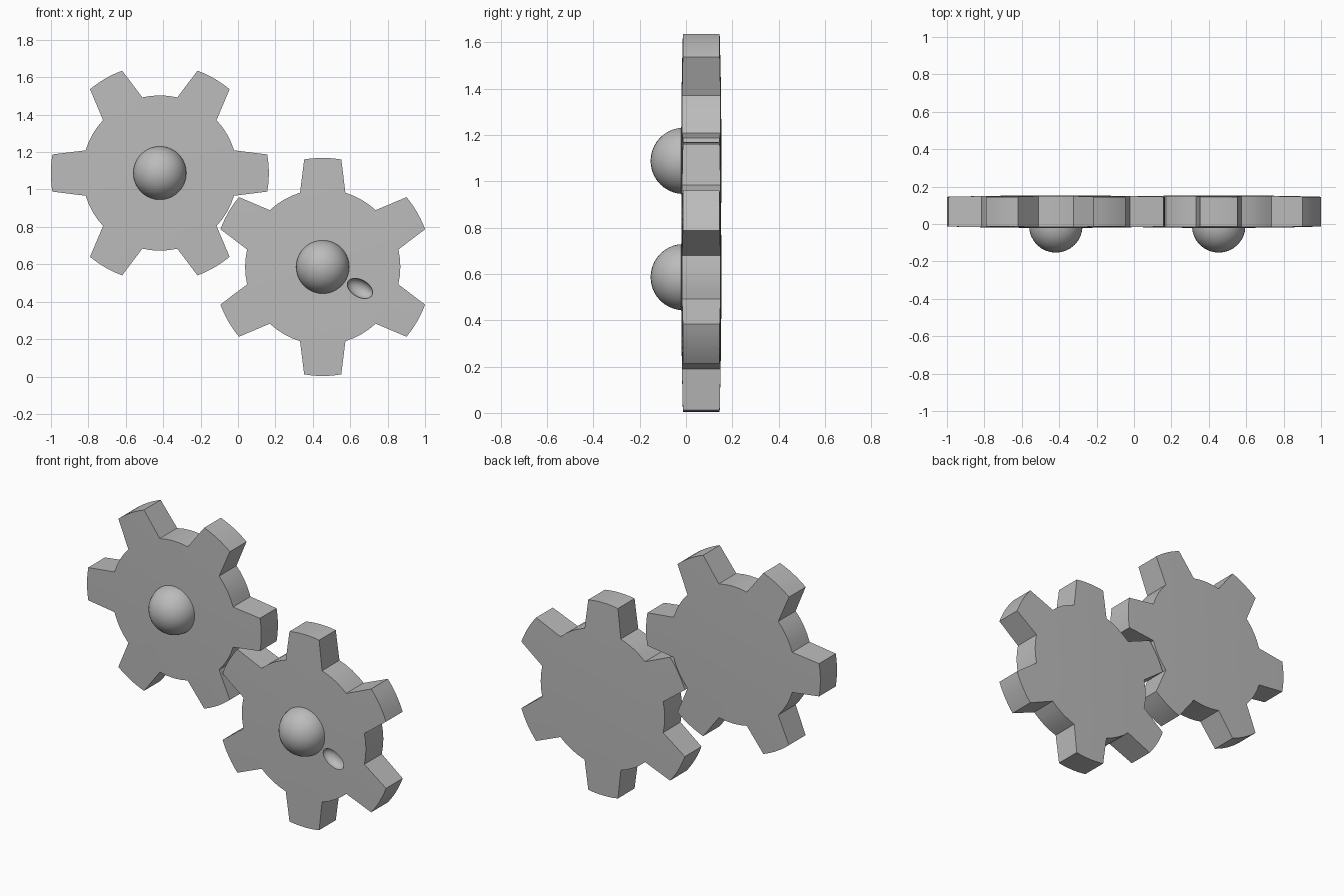
import bpy, bmesh
from math import sin, cos, radians
from mathutils import Matrix, Vector

if "Cube" in bpy.data.objects:
    bpy.data.objects.remove(bpy.data.objects["Cube"])

TEETH, ROOT_R, TIP_R = 6, 0.415, 0.583
ROOT_ANGLE, TIP_ANGLE = 17, 9.8      # half angles of a tooth, in degrees
MID_Y = 0.066

grey = bpy.data.materials.new("plain grey")
grey.use_nodes = True
colour = (0.5, 0.5, 0.5, 1)
grey.diffuse_color = colour
grey.node_tree.nodes["Principled BSDF"].inputs["Base Color"].default_value = colour


def make_object(name, bm):
    mesh = bpy.data.meshes.new(name)
    bmesh.ops.recalc_face_normals(bm, faces=bm.faces)
    bm.to_mesh(mesh)
    bm.free()
    mesh.materials.append(grey)
    obj = bpy.data.objects.new(name, mesh)
    bpy.context.collection.objects.link(obj)
    return obj


def smooth(obj):
    bpy.ops.object.select_all(action="DESELECT")
    obj.select_set(True)
    bpy.context.view_layer.objects.active = obj
    bpy.ops.object.shade_smooth_by_angle(angle=radians(30))


def ellipsoid(name, location, scale, turn=0):
    bm = bmesh.new()
    bmesh.ops.create_uvsphere(bm, u_segments=32, v_segments=20, radius=1)
    bm.transform(Matrix.Translation(location) @ Matrix.Rotation(-turn, 4, "Y")
                 @ Matrix.Diagonal((*scale, 1)))
    return make_object(name, bm)


def half_thickness(r):
    return 0.087 - 0.022 * r * r


def gear_columns(turn):
    """Radial columns round the gear, each a list of (angle, radius)."""
    columns = []
    for tooth in range(TEETH):
        base = turn + tooth * 360 / TEETH
        for i in range(-3, 4):
            t = i / 3
            root, tip = base + t * ROOT_ANGLE, base + t * TIP_ANGLE
            columns.append((root, tip))
        gap = 360 / TEETH - 2 * ROOT_ANGLE
        for i in range(1, 4):
            columns.append((base + ROOT_ANGLE + gap * i / 4, None))
    return columns


def gear_body(name, cx, cz, turn):
    bm = bmesh.new()
    columns = gear_columns(turn)

    def point(angle, r, side):
        a = radians(angle)
        return bm.verts.new((cx + r * cos(a), MID_Y + side * half_thickness(r),
                             cz + r * sin(a)))

    faces = {}
    for side in (-1, 1):
        hub = point(0, 0, side)
        rings = [[point(root, ROOT_R * k / 3, side) for k in (1, 2, 3)]
                 for root, tip in columns]
        tips = [point(tip, TIP_R, side) if tip is not None else None
                for root, tip in columns]
        faces[side] = rings, tips
        for i in range(len(columns)):
            a, b = rings[i - 1], rings[i]
            bm.faces.new((hub, a[0], b[0]))
            for k in (0, 1):
                bm.faces.new((a[k], a[k + 1], b[k + 1], b[k]))
            if tips[i - 1] and tips[i]:
                bm.faces.new((a[2], tips[i - 1], tips[i], b[2]))
    # Rim walls: follow the outline on both sides
    outlines = []
    for side in (-1, 1):
        rings, tips = faces[side]
        line = []
        for i, tip in enumerate(tips):
            if tip is None:
                line.append(rings[i][2])
            elif tips[i - 1] is None:
                line += [rings[i][2], tip]
            elif tips[(i + 1) % len(tips)] is None:
                line += [tip, rings[i][2]]
            else:
                line.append(tip)
        outlines.append(line)
    front, back = outlines
    for i in range(len(front)):
        bm.faces.new((front[i - 1], front[i], back[i], back[i - 1]))
    return make_object(name, bm)


def build_gear(side, cx, cz, turn, dimple_angle):
    gear = gear_body(side + "_gear", cx, cz, turn)
    # Oval dimple beside the hub
    a = radians(dimple_angle)
    cutter = ellipsoid("dimple_cutter",
                       Vector((cx + 0.23 * cos(a), MID_Y - half_thickness(0.23),
                               cz + 0.23 * sin(a))), (0.074, 0.045, 0.046), a)
    cutter.hide_render = True
    cut = gear.modifiers.new("dimple", "BOOLEAN")
    cut.operation, cut.object, cut.solver = "DIFFERENCE", cutter, "EXACT"
    bpy.context.view_layer.objects.active = gear
    bpy.ops.object.modifier_apply(modifier=cut.name)
    bpy.data.objects.remove(cutter)
    smooth(gear)
    # Round hub knob
    smooth(ellipsoid(side + "_hub_knob", Vector((cx, -0.01, cz)), (0.143,) * 3))


build_gear("right", -0.418, 1.088, 0, 240)
build_gear("left", 0.453, 0.586, 30, -30)
